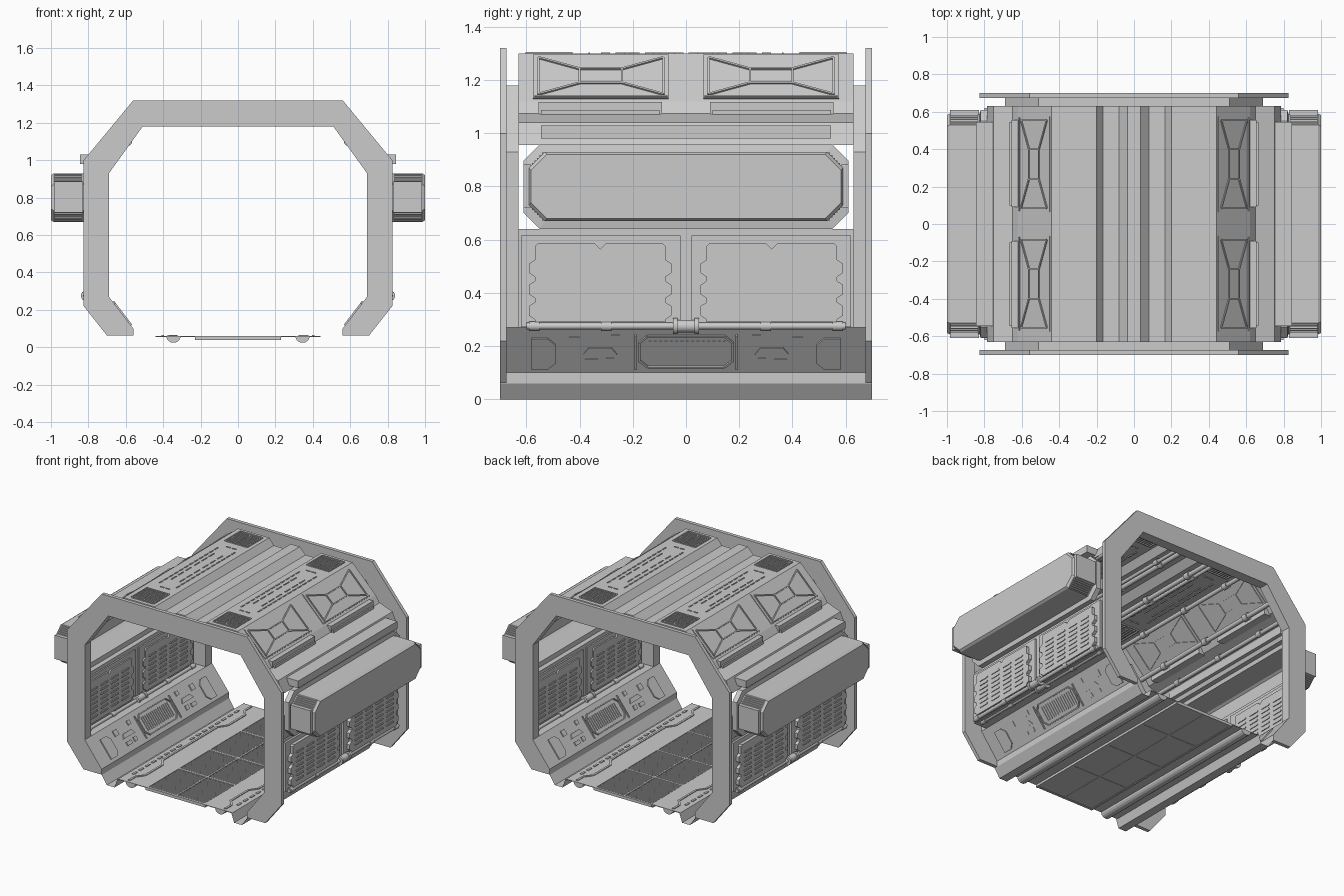
import bpy, bmesh, math
from mathutils import Vector, Matrix

if "Cube" in bpy.data.objects:
    bpy.data.objects.remove(bpy.data.objects["Cube"])


def finish(name, bm, mir="", smooth=False):
    bmesh.ops.recalc_face_normals(bm, faces=bm.faces)
    me = bpy.data.meshes.new(name)
    bm.to_mesh(me)
    bm.free()
    ob = bpy.data.objects.new(name, me)
    bpy.context.collection.objects.link(ob)
    if mir:
        m = ob.modifiers.new("Mirror", "MIRROR")
        m.use_axis = ("x" in mir, "y" in mir, False)
        m.use_clip = False
    if smooth:
        for p in me.polygons:
            p.use_smooth = len(p.vertices) == 4
    return ob


def plane(p0, p1):
    """Working plane: u runs along y, v from p0 to p1 (x,z), w is outward."""
    v = Vector((p1[0] - p0[0], 0, p1[1] - p0[1])).normalized()
    u = Vector((0, 1, 0))
    m = Matrix((u, v, u.cross(v))).transposed().to_4x4()
    m.translation = (p0[0], 0, p0[1])
    return m


def prism(name, polys, M, w0, w1, mir="x"):
    bm = bmesh.new()
    for poly in polys:
        a = [bm.verts.new(M @ Vector((u, v, w0))) for u, v in poly]
        b = [bm.verts.new(M @ Vector((u, v, w1))) for u, v in poly]
        bm.faces.new(a)
        bm.faces.new(b)
        for i in range(len(a)):
            j = (i + 1) % len(a)
            bm.faces.new((a[i], a[j], b[j], b[i]))
    return finish(name, bm, mir)


def rect(u0, u1, v0, v1, c=0):
    if not c:
        return [(u0, v0), (u1, v0), (u1, v1), (u0, v1)]
    return [(u0 + c, v0), (u1 - c, v0), (u1, v0 + c), (u1, v1 - c),
            (u1 - c, v1), (u0 + c, v1), (u0, v1 - c), (u0, v0 + c)]


def bar(p, q, w):
    p, q = Vector(p), Vector(q)
    n = (q - p).normalized() * w / 2
    n = Vector((-n.y, n.x))
    return [tuple(p + n), tuple(q + n), tuple(q - n), tuple(p - n)]


def outline(pts, w):
    return [bar(pts[i], pts[(i + 1) % len(pts)], w) for i in range(len(pts))]


def sheet(name, pts, y0, y1, mir="x"):
    bm = bmesh.new()
    rows = [[bm.verts.new((x, y, z)) for x, z in pts] for y in (y0, y1)]
    for i in range(len(pts) - 1):
        bm.faces.new((rows[0][i], rows[0][i + 1], rows[1][i + 1], rows[1][i]))
    return finish(name, bm, mir)


def box(name, x, y, z, mir="x"):
    return prism(name, [rect(y[0], y[1], z[0], z[1])], plane((0, 0), (0, 1)), x[0], x[1], mir)


def tubes(name, items, mir="x"):
    """Each item is x, z, radius, y0, y1."""
    bm = bmesh.new()
    for x, z, r, y0, y1 in items:
        M = Matrix.Translation((x, (y0 + y1) / 2, z)) @ Matrix.Rotation(math.pi / 2, 4, "X")
        bmesh.ops.create_cone(bm, cap_ends=True, segments=14, radius1=r, radius2=r,
                              depth=y1 - y0, matrix=M)
    return finish(name, bm, mir, True)


WALL = plane((0, 0), (0, 1))
ROOF = plane((0, 1.30), (-1, 1.30))
FLOOR = plane((0, 0.06), (-1, 0.06))
HAUNCH = plane((0.62, 1.12), (0.44, 1.30))
SKIRT = plane((0.56, 0.10), (0.69, 0.27))

# End frames
outer = [(0.56, 1.32), (0.825, 1.0), (0.825, 0.22), (0.70, 0.062), (0.56, 0.062)]
inner = [(0.56, 0.10), (0.69, 0.27), (0.69, 0.93), (0.51, 1.18)]
half = outer + inner
loop = half + [(-x, z) for x, z in reversed(half)]
END = Matrix(((1, 0, 0, 0), (0, 0, 1, 0), (0, 1, 0, 0), (0, 0, 0, 1)))
prism("end_frame", [loop], END, 0.675, 0.70, "y")

# Hull sheets, collars and bulkheads
upper = [(0, 1.30), (0.035, 1.30), (0.08, 1.255), (0.165, 1.255), (0.20, 1.30), (0.44, 1.30),
         (0.62, 1.12), (0.65, 1.075), (0.75, 1.04), (0.785, 0.955)]
lower = [(0.785, 0.64), (0.785, 0.27), (0.69, 0.27)]
throat = [(0.69, 0.27), (0.69, 0.93), (0.51, 1.18), (0, 1.18)]
sheet("upper_hull", upper, -0.63, 0.63)
sheet("side_wall", lower, -0.63, 0.63)
sheet("skirt_slope", [(0.69, 0.27), (0.56, 0.10)], -0.68, 0.68)
sheet("gutter", [(0.56, 0.10), (0.56, 0.06), (0.52, 0.0), (0.46, 0.0), (0.44, 0.06)], -0.70, 0.70)
sheet("collar", throat, 0.63, 0.676, "xy")
bm = bmesh.new()
bm.faces.new([bm.verts.new((x, 0.63, z)) for x, z in upper + lower + throat[1:]])
finish("bulkhead", bm, "xy")

# Side pods, open to the interior
bm = bmesh.new()
rings = []
for x, hy, z0, z1 in ((0.785, 0.61, 0.64, 0.957), (0.82, 0.61, 0.64, 0.957), (0.825, 0.59, 0.67, 0.93),
                      (0.985, 0.59, 0.67, 0.93), (1.0, 0.583, 0.68, 0.92)):
    rings.append([bm.verts.new((x, u, v)) for u, v in rect(-hy, hy, z0, z1, 0.06)])
for a, b in zip(rings, rings[1:]):
    for i in range(8):
        bm.faces.new((a[i], a[(i + 1) % 8], b[(i + 1) % 8], b[i]))
bm.faces.new(rings[-1])
finish("side_pod", bm, "x")
box("pod_end_cap", (0.83, 0.985), (0.585, 0.61), (0.72, 0.885), "xy")
ribs = []
for k in range(6):
    t = 0.006 + k * 0.0095
    for z in (0.67 + t, 0.93 - t):
        ribs.append(rect(0.525 + t, 0.535 + t, z - 0.003, z + 0.003))
prism("pod_ribs", ribs, WALL, 0.835, 0.98, "xy")
box("pod_top_rail", (0.75, 0.845), (-0.545, 0.545), (0.98, 1.03))

# Notched wall plates with vent slots
side = [(0.02, 0.585), (0.235, 0.585), (0.245, 0.575)]
for z in (0.51, 0.43, 0.35):
    side += [(0.245, z + 0.015), (0.268, z), (0.268, z - 0.035), (0.245, z - 0.05)]
side += [(0.245, 0.29)]
plate = [(0.3225, 0.565)] + [(0.3225 + u, z) for u, z in side] + [(0.3225 - u, z) for u, z in reversed(side)]
prism("wall_panel_base", [rect(0.02, 0.62, 0.272, 0.615)], WALL, 0.775, 0.80, "xy")
prism("wall_panel_plate", [plate], WALL, 0.765, 0.822, "xy")
slots = [rect(c - 0.04, c + 0.04, z, z + 0.012, 0.004)
         for c in (0.15, 0.265, 0.38, 0.495) for z in [0.325 + 0.032 * k for k in range(7)]]
prism("wall_vent_slots", slots, WALL, 0.76, 0.827, "xy")

# Wall pipes with clamps
pipes = []
for x in (0.81, 0.755):
    pipes += [(x, 0.275, 0.013, -0.60, 0.60), (x, 0.275, 0.024, -0.035, 0.035)]
    for y in (-0.04, 0.04):
        pipes.append((x, 0.275, 0.03, y - 0.008, y + 0.008))
    for y in (-0.57, -0.3, 0.3, 0.57):
        pipes.append((x, 0.275, 0.018, y - 0.02, y + 0.02))
tubes("wall_pipes", pipes)

# Haunch panels with crossed ribs, and ledges beneath
prism("haunch_panel", [rect(0.065, 0.575, 0.012, 0.243)], HAUNCH, -0.006, 0.005, "xy")
ctr = rect(0.24, 0.40, 0.09, 0.165)
cor = rect(0.085, 0.555, 0.03, 0.225)
cross = outline(ctr, 0.007) + [bar(a, b, 0.008) for a, b in zip(ctr, cor)]
cross += [bar(cor[0], cor[3], 0.007), bar(cor[1], cor[2], 0.007), bar((0.07, 0.018), (0.57, 0.018), 0.006)]
prism("haunch_ribs", cross, HAUNCH, -0.012, 0.012, "xy")
box("haunch_ledge", (0.61, 0.655), (0.09, 0.555), (1.065, 1.118), "xy")
box("haunch_ledge_lip", (0.65, 0.665), (0.10, 0.545), (1.065, 1.088), "xy")

# Roof grilles and dashed raised outline
grille = outline(rect(0.43, 0.60, 0.23, 0.40), 0.008)
grille += [rect(0.445 + 0.016 * k, 0.452 + 0.016 * k, v, v + 0.065) for k in range(9) for v in (0.245, 0.32)]
prism("roof_grille", grille, ROOF, -0.008, 0.006, "xy")
dash = [rect(0.01 + k * 0.055, 0.045 + k * 0.055, v, v + 0.008) for k in range(6) for v in (0.245, 0.375)]
dash += [rect(0.36, 0.367, 0.27 + k * 0.045, 0.30 + k * 0.045) for k in range(2)]
dash += [rect(0.02 + k * 0.08, 0.075 + k * 0.08, v, v + 0.007) for k in range(3) for v in (0.28, 0.345)]
prism("roof_dashes", dash, ROOF, -0.006, 0.004, "xy")

# Skirt details: centre grille, end vents, small blocks
prism("skirt_centre_panel", outline(rect(-0.175, 0.175, 0.03, 0.175, 0.03), 0.008)
      + [rect(u - 0.004, u + 0.004, 0.02, 0.18) for u in (-0.19, 0.19)], SKIRT, -0.008, 0.008)
prism("skirt_grille_bars", [rect(-0.14 + k * 0.02, -0.13 + k * 0.02, 0.055, 0.15) for k in range(15)],
      SKIRT, -0.006, 0.004)
prism("skirt_end_vent", [[(0.49, 0.05), (0.52, 0.02), (0.58, 0.02), (0.58, 0.165), (0.52, 0.165), (0.49, 0.135)]],
      SKIRT, -0.008, 0.008, "xy")
prism("skirt_blocks", [[(0.26, 0.09), (0.385, 0.09), (0.365, 0.12), (0.28, 0.12)],
                       rect(0.27, 0.30, 0.04, 0.07), rect(0.33, 0.38, 0.04, 0.065),
                       rect(0.25, 0.28, 0.15, 0.18), rect(0.40, 0.44, 0.13, 0.17)], SKIRT, -0.008, 0.004, "xy")

# Floor: open grating, side decks, ducts and underfloor pipes
slats, rims = [], [rect(-0.69, 0.69, 0.215, 0.23), rect(-0.69, 0.69, -0.006, 0.006)]
for r in range(4):
    y0 = -0.68 + r * 0.341
    rims.append(rect(y0 - 0.008, y0 + 0.008, 0.0, 0.22))
    slats += [rect(y0 + 0.014 + k * 0.0122, y0 + 0.020 + k * 0.0122, 0.01, 0.212) for k in range(26)]
rims.append(rect(0.676, 0.692, 0.0, 0.22))
prism("floor_grating", slats, FLOOR, -0.012, -0.002)
prism("floor_grating_rims", rims, FLOOR, -0.02, 0.0)
box("floor_pan", (-0.225, 0.225), (-0.685, 0.685), (0.042, 0.044), "")
prism("side_deck", [rect(-0.69, 0.69, 0.23, 0.44)], FLOOR, -0.004, 0.0)
duct = [(0.0, 0.37), (0.30, 0.37), (0.36, 0.33), (0.55, 0.33), (0.60, 0.37), (0.67, 0.37)]
prism("deck_duct", [bar(a, b, 0.014) for a, b in zip(duct, duct[1:])]
      + [rect(0.05 + k * 0.07, 0.09 + k * 0.07, 0.395, 0.41) for k in range(8)], FLOOR, 0.0, 0.005, "xy")
bm = bmesh.new()
arc = [(0.345 + 0.038 * math.cos(math.pi * k / 8), 0.058 - 0.034 * math.sin(math.pi * k / 8)) for k in range(9)]
prism("underfloor_pipe", [arc], END, -0.69, 0.69, "x")
bm.free()

# Ceiling conduits inside the hull
conduits = []
for x, z, r in ((0.11, 1.225, 0.016), (0.15, 1.225, 0.012), (0.42, 1.265, 0.015), (0.59, 1.10, 0.016), (0.70, 1.02, 0.014)):
    conduits.append((x, z, r, -0.63, 0.63))
    conduits += [(x, z, r * 1.5, y - 0.02, y + 0.02) for y in (-0.4, 0, 0.4)]
tubes("ceiling_conduits", conduits)
